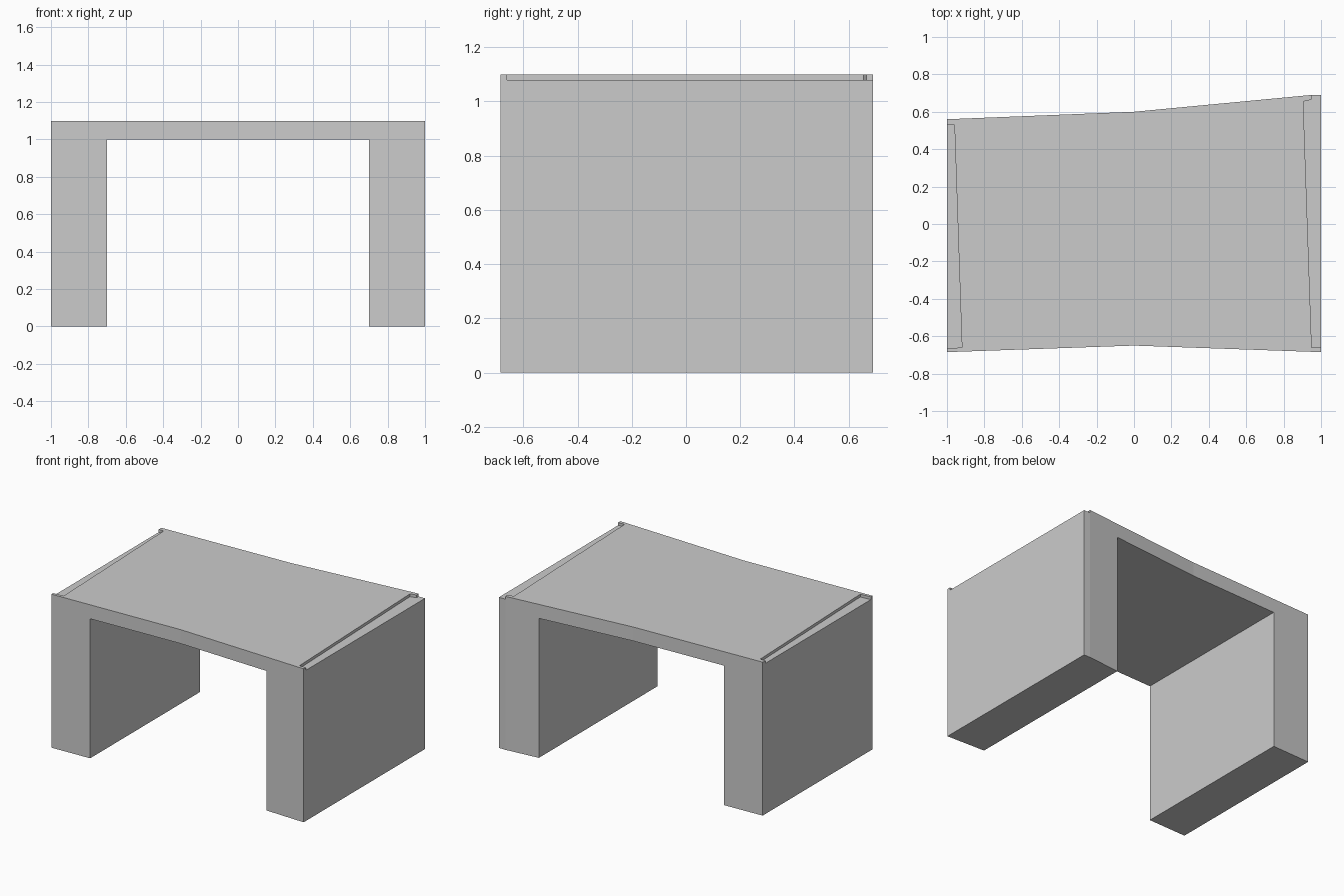
import bpy, bmesh

if "Cube" in bpy.data.objects:
    bpy.data.objects.remove(bpy.data.objects["Cube"])


def prism(name, outline, z0, z1):
    """Extrude a plan outline between two heights."""
    bm = bmesh.new()
    face = bm.faces.new([bm.verts.new((x, y, z0)) for x, y in outline])
    ext = bmesh.ops.extrude_face_region(bm, geom=[face])
    for v in ext["geom"]:
        if isinstance(v, bmesh.types.BMVert):
            v.co.z = z1
    bmesh.ops.recalc_face_normals(bm, faces=bm.faces)
    mesh = bpy.data.meshes.new(name)
    bm.to_mesh(mesh)
    bm.free()
    ob = bpy.data.objects.new(name, mesh)
    bpy.context.collection.objects.link(ob)
    return ob


# Solid block in the bent plan shape
bridge = prism("bridge_block", [
    (-1, -0.685), (0, -0.65), (1, -0.685), (1, 0.69),
    (0.95, 0.69), (0, 0.6), (-1, 0.56)], 0, 1.1)

# Cutters: passage between the legs, shallow ledges along both top edges
cutters = [
    prism("passage_cutter",
          [(-0.7, -1), (0.7, -1), (0.7, 1), (-0.7, 1)], -0.5, 1.0),
    prism("right_ledge_cutter",
          [(1.1, -0.66), (0.95, -0.66), (0.905, 0.655), (0.95, 0.665),
           (0.95, 0.8), (1.1, 0.8)], 1.08, 1.3),
    prism("left_ledge_cutter",
          [(-1.1, 0.53), (-0.96, 0.53), (-0.92, -0.66), (-1.1, -0.673)],
          1.08, 1.3),
]
for cutter in cutters:
    cutter.hide_render = True
    cutter.hide_set(True)
    mod = bridge.modifiers.new(cutter.name, "BOOLEAN")
    mod.operation = "DIFFERENCE"
    mod.solver = "EXACT"
    mod.object = cutter
